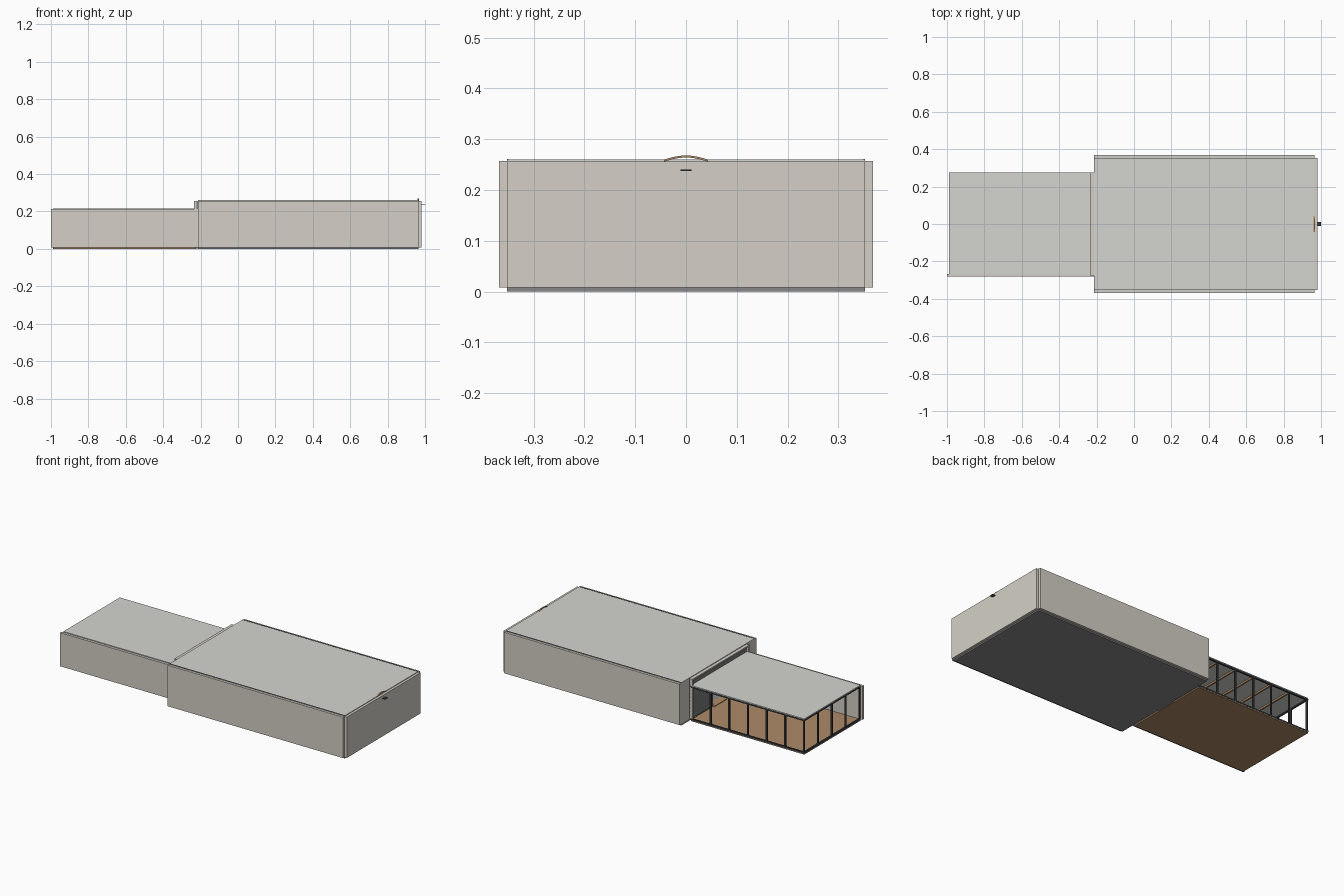
import bpy, math

if "Cube" in bpy.data.objects:
    bpy.data.objects.remove(bpy.data.objects["Cube"])


def material(name, rgb):
    m = bpy.data.materials.new(name)
    m.diffuse_color = (*rgb, 1)
    m.use_nodes = True
    m.node_tree.nodes["Principled BSDF"].inputs["Base Color"].default_value = m.diffuse_color
    return m


PLASTER = material("plaster", (0.66, 0.63, 0.57))
ROOF = material("roof_grey", (0.66, 0.66, 0.63))
DARK = material("dark_metal", (0.04, 0.045, 0.05))
SLAB = material("slab_grey", (0.25, 0.25, 0.25))
PANEL = material("panel_grey", (0.2, 0.2, 0.2))
WOOD = material("wood", (0.42, 0.26, 0.14))


def box(name, x, y, z, mat):
    """Box from (min, max) ranges on each axis."""
    faces = [(0, 1, 3, 2), (4, 6, 7, 5), (0, 4, 5, 1), (2, 3, 7, 6), (0, 2, 6, 4), (1, 5, 7, 3)]
    me = bpy.data.meshes.new(name)
    me.from_pydata([(a, b, c) for a in x for b in y for c in z], [], faces)
    me.materials.append(mat)
    ob = bpy.data.objects.new(name, me)
    bpy.context.collection.objects.link(ob)
    return ob


# Large hall: slab, roof, side walls, far end wall
box("hall_floor", (-0.215, 0.965), (-0.353, 0.353), (0, 0.01), SLAB)
box("hall_roof", (-0.215, 0.965), (-0.353, 0.353), (0.25, 0.26), ROOF)
box("hall_end_wall", (0.965, 0.98), (-0.353, 0.353), (0.008, 0.256), PLASTER)
for s, side in ((-1, "front"), (1, "back")):
    box(f"hall_{side}_wall", (-0.215, 0.965), sorted((s * 0.353, s * 0.368)), (0.008, 0.257), PLASTER)
    box(f"hall_{side}_return", (-0.215, -0.2), sorted((s * 0.275, s * 0.353)), (0.01, 0.25), PLASTER)
    # Dividing wall either side of the doorway
    box(f"divider_{side}", (-0.222, -0.21), sorted((s * 0.06, s * 0.275)), (0.01, 0.25), PANEL)
    # Jambs framing the link between the two volumes
    box(f"link_jamb_{side}", (-0.235, -0.215), sorted((s * 0.265, s * 0.275)), (0.01, 0.255), PLASTER)
    box(f"roof_edge_{side}", (-0.215, 0.965), sorted((s * 0.349, s * 0.353)), (0.26, 0.261), DARK)
box("divider_over_door", (-0.222, -0.21), (-0.06, 0.06), (0.16, 0.25), PANEL)
box("link_head", (-0.235, -0.21), (-0.275, 0.275), (0.248, 0.256), PLASTER)
box("door_threshold", (-0.235, -0.19), (-0.06, 0.06), (0.002, 0.012), WOOD)

# Small pavilion: wood floor, flat roof, solid front wall
X0, X1, Y0, Y1 = -0.988, -0.225, -0.266, 0.275
box("pavilion_floor", (X0, X1), (Y0, Y1), (0, 0.008), WOOD)
box("pavilion_roof", (X0, X1), (Y0, Y1), (0.21, 0.217), ROOF)
box("pavilion_front_wall", (-1, -0.215), (-0.281, Y0), (0.008, 0.212), PLASTER)

# Open frame on the back and left sides
T = 0.009
for z, level in ((0.006, "sill"), (0.203, "head")):
    box(f"back_{level}", (X0, X1), (Y1 - T, Y1 + 0.001), (z, z + T), DARK)
    box(f"left_{level}", (X0 - 0.001, X0 + T), (Y0, Y1), (z, z + T), DARK)
for i in range(7):
    x = X0 + (X1 - T - X0) * i / 6
    box(f"back_post_{i}", (x, x + T), (Y1 - T, Y1), (0.008, 0.21), DARK)
    if 0 < i < 6:
        box(f"ceiling_beam_{i}", (x, x + T), (Y0, Y1 - T), (0.2, 0.21), WOOD)
for i in range(4):
    y = Y0 + (Y1 - T - Y0) * i / 4
    box(f"left_post_{i}", (X0, X0 + T), (y, y + T), (0.008, 0.21), DARK)

# Small wooden arch above the end wall
N, W, Z, RISE, H = 12, 0.043, 0.256, 0.008, 0.004
verts = []
for i in range(N + 1):
    t = -1 + 2 * i / N
    z = Z + RISE * math.cos(t * math.pi / 2)
    verts += [(x, t * W, z + dz) for x, dz in ((0.96, 0), (0.968, 0), (0.968, H), (0.96, H))]
faces = [(4 * i + k, 4 * i + (k + 1) % 4, 4 * i + 4 + (k + 1) % 4, 4 * i + 4 + k)
         for i in range(N) for k in range(4)]
faces += [(3, 2, 1, 0), tuple(4 * N + k for k in range(4))]
me = bpy.data.meshes.new("roof_arch")
me.from_pydata(verts, [], faces)
me.materials.append(WOOD)
bpy.context.collection.objects.link(bpy.data.objects.new("roof_arch", me))

# Small bracket on the end wall
box("end_bracket", (0.98, 1.0), (-0.011, 0.011), (0.237, 0.24), DARK)
